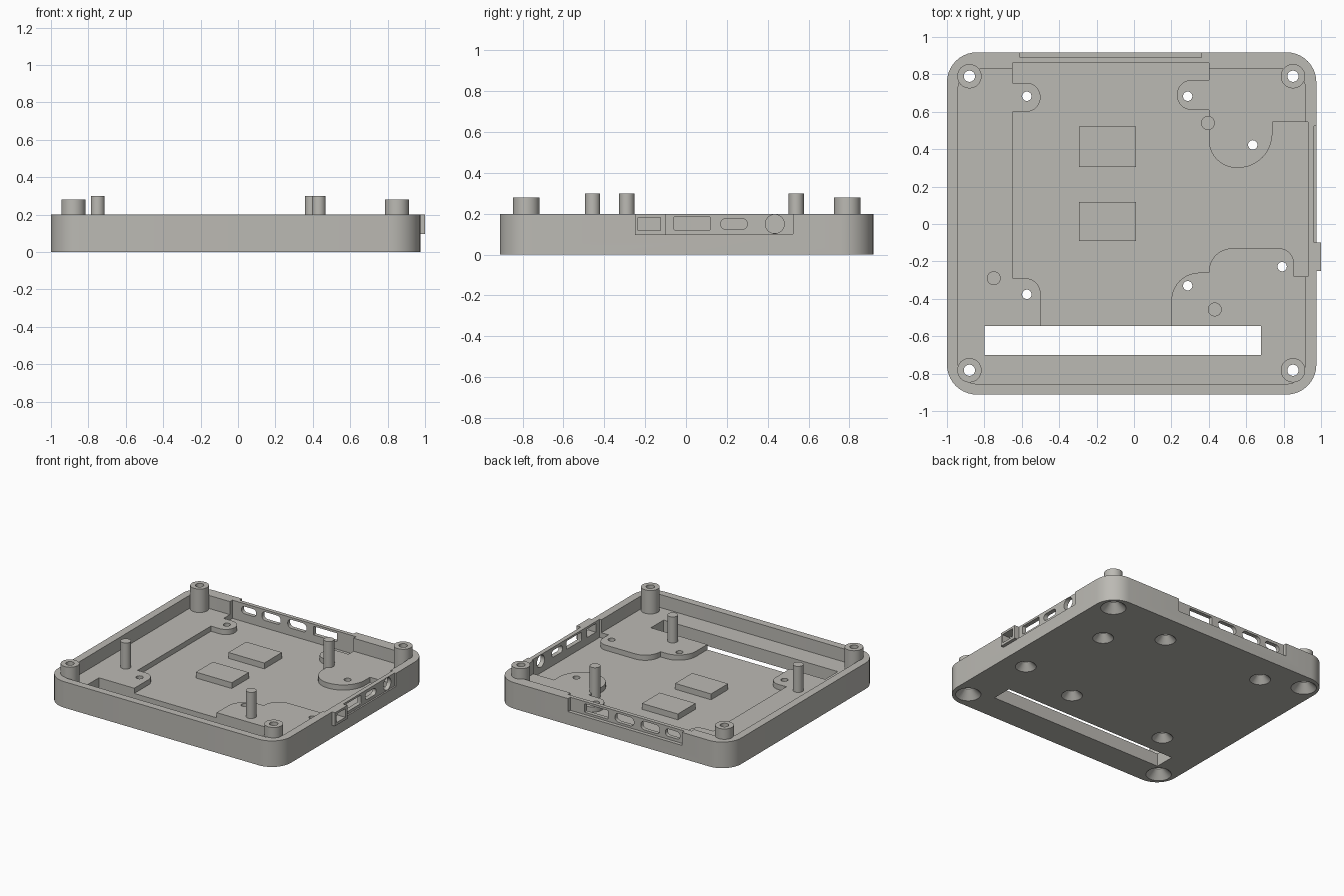
import bpy, bmesh, math
from mathutils import Matrix

if "Cube" in bpy.data.objects:
    bpy.data.objects.remove(bpy.data.objects["Cube"])

FLOOR, LEDGE, TOP = 0.06, 0.10, 0.20

grey = bpy.data.materials.new("warm_grey_plastic")
grey.diffuse_color = (0.50, 0.49, 0.455, 1)
grey.use_nodes = True
grey.node_tree.nodes["Principled BSDF"].inputs["Base Color"].default_value = grey.diffuse_color


def make(name, bm):
    bmesh.ops.recalc_face_normals(bm, faces=bm.faces[:])
    me = bpy.data.meshes.new(name)
    bm.to_mesh(me)
    bm.free()
    ob = bpy.data.objects.new(name, me)
    bpy.context.collection.objects.link(ob)
    me.materials.append(grey)
    return ob


def fillet(pts, seg=10):
    """Round the right-angled corners of an outline given as (x, y, radius)."""
    out = []
    n = len(pts)
    for i, (x, y, r) in enumerate(pts):
        if r == 0:
            out.append((x, y))
            continue
        ax, ay, _ = pts[i - 1]
        bx, by, _ = pts[(i + 1) % n]
        la, lb = math.hypot(x - ax, y - ay), math.hypot(bx - x, by - y)
        ux, uy, vx, vy = (x - ax) / la, (y - ay) / la, (bx - x) / lb, (by - y) / lb
        cx, cy = x + (vx - ux) * r, y + (vy - uy) * r
        for k in range(seg + 1):
            t = math.pi / 2 * k / seg
            c, s = math.cos(t) * r, math.sin(t) * r
            out.append((cx - vx * c + ux * s, cy - vy * c + uy * s))
    return out


def prism(name, pts, z0, z1, matrix=None):
    bm = bmesh.new()
    f = bm.faces.new([bm.verts.new((x, y, z0)) for x, y in fillet(pts)])
    ext = bmesh.ops.extrude_face_region(bm, geom=[f])["geom"]
    bmesh.ops.translate(bm, vec=(0, 0, z1 - z0),
                        verts=[g for g in ext if isinstance(g, bmesh.types.BMVert)])
    if matrix:
        bm.transform(matrix)
    return make(name, bm)


def rect(x0, x1, y0, y1, r=0):
    return [(x0, y0, r), (x1, y0, r), (x1, y1, r), (x0, y1, r)]


def lathe(name, x, y, profile, seg=32):
    """Closed solid of revolution from (radius, z) pairs, capped at both ends."""
    bm = bmesh.new()
    rings = [[bm.verts.new((x + r * math.cos(2 * math.pi * k / seg),
                            y + r * math.sin(2 * math.pi * k / seg), z))
              for k in range(seg)] for r, z in profile]
    for a, b in zip(rings, rings[1:]):
        for k in range(seg):
            j = (k + 1) % seg
            bm.faces.new((a[k], a[j], b[j], b[k]))
    bm.faces.new(rings[0])
    bm.faces.new(rings[-1])
    return make(name, bm)


def cut(cutter, *targets):
    for ob in targets:
        m = ob.modifiers.new("cut", 'BOOLEAN')
        m.operation, m.solver, m.object = 'DIFFERENCE', 'EXACT', cutter
        bpy.context.view_layer.objects.active = ob
        bpy.ops.object.modifier_apply(modifier=m.name)
    bpy.data.objects.remove(cutter)


# Tray shell with cavity
tray = prism("tray", rect(-1, 0.975, -0.912, 0.918, 0.16), 0, TOP)
cut(prism("cavity", rect(-0.94, 0.915, -0.855, 0.83, 0.10), LEDGE, 0.4), tray)

# Lower floor, leaving raised islands round the screw holes
pocket = [(-.5, -.6, 0), (.2, -.6, 0), (.2, -.26, .15), (.4, -.26, 0),
          (.4, -.13, .125), (.855, -.13, .08), (.855, -.28, 0), (.93, -.28, 0),
          (.93, .545, 0), (.74, .545, 0), (.74, .30, .185), (.4, .30, .149),
          (.4, .61, 0), (.23, .61, .078), (.23, .77, .078), (.4, .77, 0),
          (.4, .86, 0), (-.65, .86, 0), (-.65, .755, 0), (-.5, .755, .076),
          (-.5, .6, .076), (-.65, .6, 0), (-.65, -.29, 0), (-.5, -.29, .08)]
cut(prism("pocket", pocket, FLOOR, 0.4), tray)

# Long slot through the floor
cut(prism("slot", rect(-0.80, 0.68, -0.70, -0.545), -0.1, 0.4), tray)

# Outside recesses round the port rows
cut(prism("side_recess", rect(0.963, 1.1, -0.10, 0.525), LEDGE, 0.4), tray)
cut(prism("back_recess", rect(-0.61, 0.36, 0.89, 1.1), LEDGE, 0.4), tray)

# Protruding port collar on the right side
collar = prism("port_collar", rect(0.95, 1.0, -0.25, -0.10), 0.097, TOP)

# Right side ports: local x, y, z become world y, z, x
to_side = Matrix(((0, 0, 1, 0), (1, 0, 0, 0), (0, 1, 0, 0), (0, 0, 0, 1)))
side_ports = [(-.18, .055, .15, .033, 0), (.03, .09, .153, .032, .006),
              (.235, .065, .15, .026, .025), (.435, .046, .15, .046, .0455)]
for i, (c, w, z, h, r) in enumerate(side_ports):
    targets = (tray, collar) if i == 0 else (tray,)
    cut(prism("port", rect(c - w, c + w, z - h, z + h, r), 0.8, 1.2, to_side), *targets)

# Back ports: local x, y, z become world x, z, y
to_back = Matrix(((1, 0, 0, 0), (0, 0, 1, 0), (0, 1, 0, 0), (0, 0, 0, 1)))
for c, w, h, r in [(.14, .10, .033, .005), (-.10, .08, .033, .03),
                   (-.32, .08, .033, .03), (-.51, .062, .028, .025)]:
    cut(prism("port", rect(c - w, c + w, .15 - h, .15 + h, r), 0.7, 1.1, to_back), tray)

# Hollow corner posts with countersunk screw holes below
posts = []
for x in (-0.88, 0.85):
    for y in (-0.782, 0.79):
        post = lathe("corner_post", x, y, [(.065, .085), (.065, .28)])
        cut(lathe("screw", x, y, [(.095, -.006), (.03, .06), (.03, .4)]), tray, post)
        posts.append(post)

# Countersunk screw holes in the raised islands
for x, y in [(-.573, .683), (.287, .683), (-.573, -.376), (.287, -.33),
             (.635, .423), (.792, -.228)]:
    cut(lathe("screw", x, y, [(.08, -.007), (.025, .05), (.025, .4)]), tray)

# Locating pins
for x, y in [(-.75, -.29), (.395, .54), (.432, -.457)]:
    posts.append(lathe("locating_pin", x, y, [(.037, .05), (.037, .30)]))

# Raised pads on the floor
for y0, y1 in [(-.09, .117), (.305, .52)]:
    prism("floor_pad", rect(-.295, .01, y0, y1), 0.05, 0.105)

# Smooth round walls, keep edges sharp
for ob in [tray] + posts:
    bpy.ops.object.select_all(action='DESELECT')
    ob.select_set(True)
    bpy.context.view_layer.objects.active = ob
    bpy.ops.object.shade_smooth_by_angle(angle=math.radians(30))
